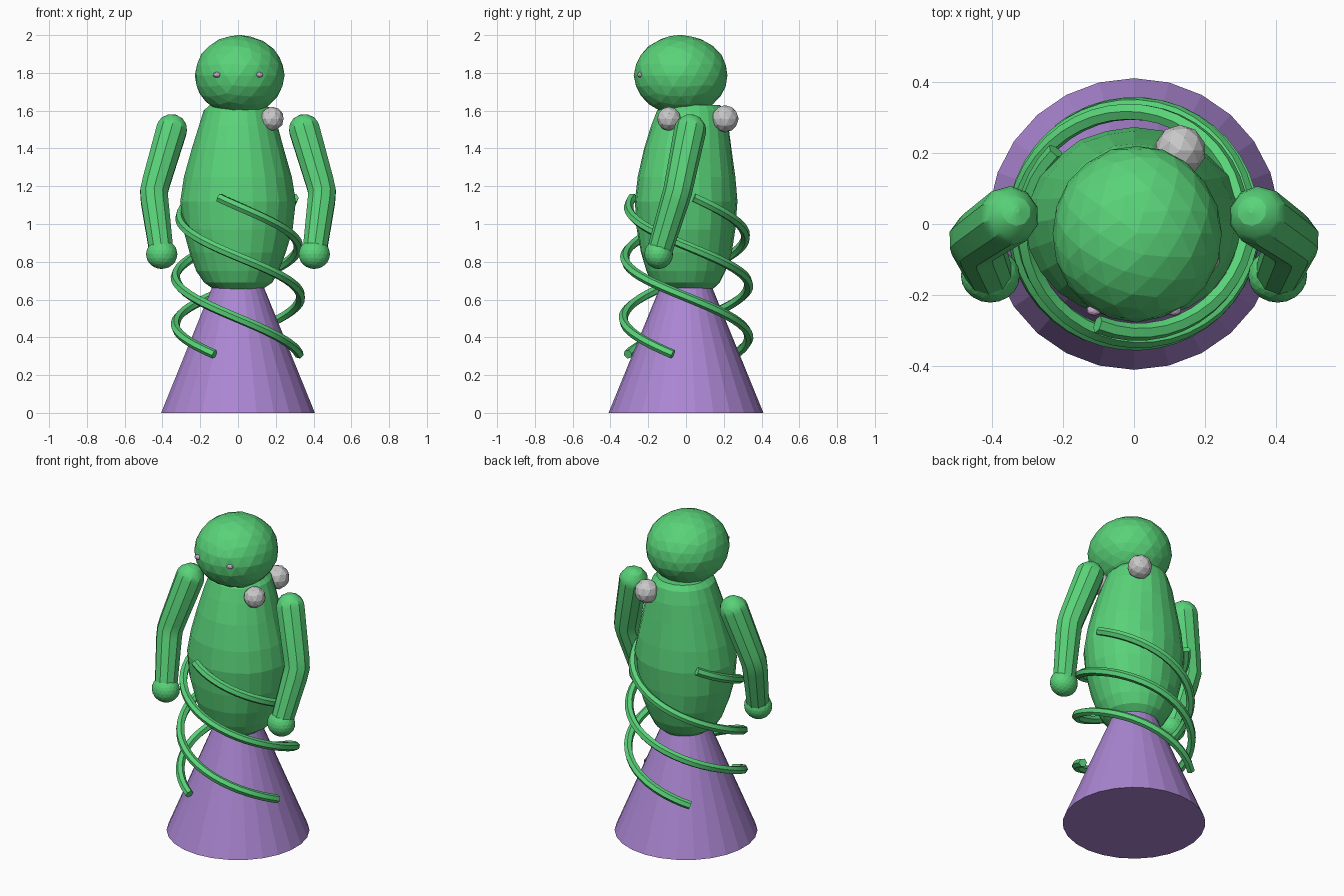
import bpy
import bmesh
import random
from math import sin, cos, pi, radians
from mathutils import Vector

random.seed(4)
old = bpy.data.objects.get("Cube")
if old:
    bpy.data.objects.remove(old, do_unlink=True)


def make_material(name, rgb):
    mat = bpy.data.materials.new(name)
    mat.use_nodes = True
    mat.diffuse_color = (*rgb, 1)
    mat.node_tree.nodes["Principled BSDF"].inputs["Base Color"].default_value = (*rgb, 1)
    return mat


green = make_material("leaf green", (0.10, 0.65, 0.19))
purple = make_material("soft purple", (0.41, 0.24, 0.65))
white = make_material("pale grey", (0.58, 0.58, 0.58))
lilac = make_material("pale lilac", (0.60, 0.42, 0.62))


def mesh_object(name, bm, mat):
    bmesh.ops.recalc_face_normals(bm, faces=bm.faces)
    mesh = bpy.data.meshes.new(name)
    bm.to_mesh(mesh)
    bm.free()
    mesh.materials.append(mat)
    obj = bpy.data.objects.new(name, mesh)
    bpy.context.collection.objects.link(obj)
    return obj


def ball(name, centre, radii, mat, detail=3, rough=0.0):
    """Faceted ball with slightly uneven, hand-modelled corners."""
    bm = bmesh.new()
    bmesh.ops.create_icosphere(bm, subdivisions=detail, radius=1)
    for v in bm.verts:
        bump = 1 + random.uniform(-rough, rough)
        v.co = Vector(centre) + Vector([c * r * bump for c, r in zip(v.co, radii)])
    return mesh_object(name, bm, mat)


def loft(name, rings, sides, mat, rough=0.0):
    """Stack of ellipses, each given as z, x radius, y radius, y centre."""
    bm = bmesh.new()
    loops = []
    for z, rx, ry, cy in rings:
        loop = []
        for i in range(sides):
            a = 2 * pi * i / sides
            bump = 1 + random.uniform(-rough, rough)
            loop.append(bm.verts.new((rx * bump * sin(a), cy - ry * bump * cos(a), z)))
        loops.append(loop)
    for low, high in zip(loops, loops[1:]):
        for i in range(sides):
            j = (i + 1) % sides
            bm.faces.new((low[i], low[j], high[j], high[i]))
    bm.faces.new(loops[0])
    bm.faces.new(loops[-1])
    return mesh_object(name, bm, mat)


def tube(name, points, radii, mat, resolution):
    """Round tube along a path with a radius at each point."""
    curve = bpy.data.curves.new(name, "CURVE")
    curve.dimensions = "3D"
    curve.bevel_depth = 1
    curve.bevel_resolution = resolution
    curve.use_fill_caps = True
    spline = curve.splines.new("POLY")
    spline.points.add(len(points) - 1)
    for p, co, r in zip(spline.points, points, radii):
        p.co = (*co, 1)
        p.radius = r
    curve.materials.append(mat)
    obj = bpy.data.objects.new(name, curve)
    bpy.context.collection.objects.link(obj)
    bpy.ops.object.select_all(action="DESELECT")
    obj.select_set(True)
    bpy.context.view_layer.objects.active = obj
    bpy.ops.object.convert(target="MESH")
    bpy.ops.object.shade_smooth_by_angle(angle=radians(25))
    return bpy.context.object


# Flared base
loft("cone_base", [(0, 0.41, 0.41, 0), (0.70, 0.124, 0.124, 0)], 26, purple)

# Egg-shaped torso with a flattened top
loft("torso", [
    (0.655, 0.13, 0.14, 0), (0.69, 0.18, 0.18, 0), (0.75, 0.218, 0.21, 0),
    (0.85, 0.255, 0.24, 0), (0.97, 0.287, 0.258, 0), (1.12, 0.303, 0.27, 0),
    (1.25, 0.283, 0.258, 0.003), (1.40, 0.243, 0.232, 0.01),
    (1.52, 0.207, 0.205, 0.02), (1.60, 0.18, 0.18, 0.025),
    (1.63, 0.15, 0.15, 0.03)], 24, green, 0.012)

# Head
ball("head", (0.008, -0.027, 1.787), (0.238, 0.248, 0.213), green, 3, 0.008)

# Small eyes set into the face
for side, label in ((1, "left"), (-1, "right")):
    ball(label + "_eye", (side * 0.112, -0.242, 1.79), (0.021, 0.016, 0.015), lilac, 2)

# Loose balls resting beside the neck
ball("front_ball", (0.18, -0.09, 1.557), (0.064,) * 3, white, 2)
ball("back_ball", (0.13, 0.207, 1.557), (0.072,) * 3, white, 2)

# Arms with rounded shoulders, a bent elbow and ball hands
for side, label in ((1, "left"), (-1, "right")):
    shoulder = Vector((side * 0.352, 0.022, 1.497))
    elbow = Vector((side * 0.448, -0.045, 1.17))
    hand = Vector((side * 0.404, -0.145, 0.84))
    axis = (shoulder - elbow).normalized()
    path, widths = [], []
    for deg in (85, 60, 35, 15):
        path.append(shoulder + axis * 0.085 * sin(radians(deg)))
        widths.append(0.085 * cos(radians(deg)))
    path += [shoulder, shoulder.lerp(elbow, 0.85), elbow + Vector((side * -0.003, 0, 0)),
             elbow.lerp(hand, 0.15), hand]
    widths += [0.085, 0.078, 0.077, 0.076, 0.066]
    tube(label + "_arm", path, widths, green, 3)
    ball(label + "_hand", hand, (0.083, 0.076, 0.078), green, 3)

# Three tendrils spiralling down around the torso and base
for number, (start, end) in enumerate(((-20, 338), (-133, 219), (98, 438)), 1):
    steps = 40
    path = []
    for i in range(steps + 1):
        t = i / steps
        a = radians(start + (end - start) * t)
        r = 0.30 + 0.032 * min(1, 2 * t)
        path.append((r * sin(a), -r * cos(a), 1.14 - 0.83 * t))
    tube("tendril_%d" % number, path, [0.025] * len(path), green, 1)
